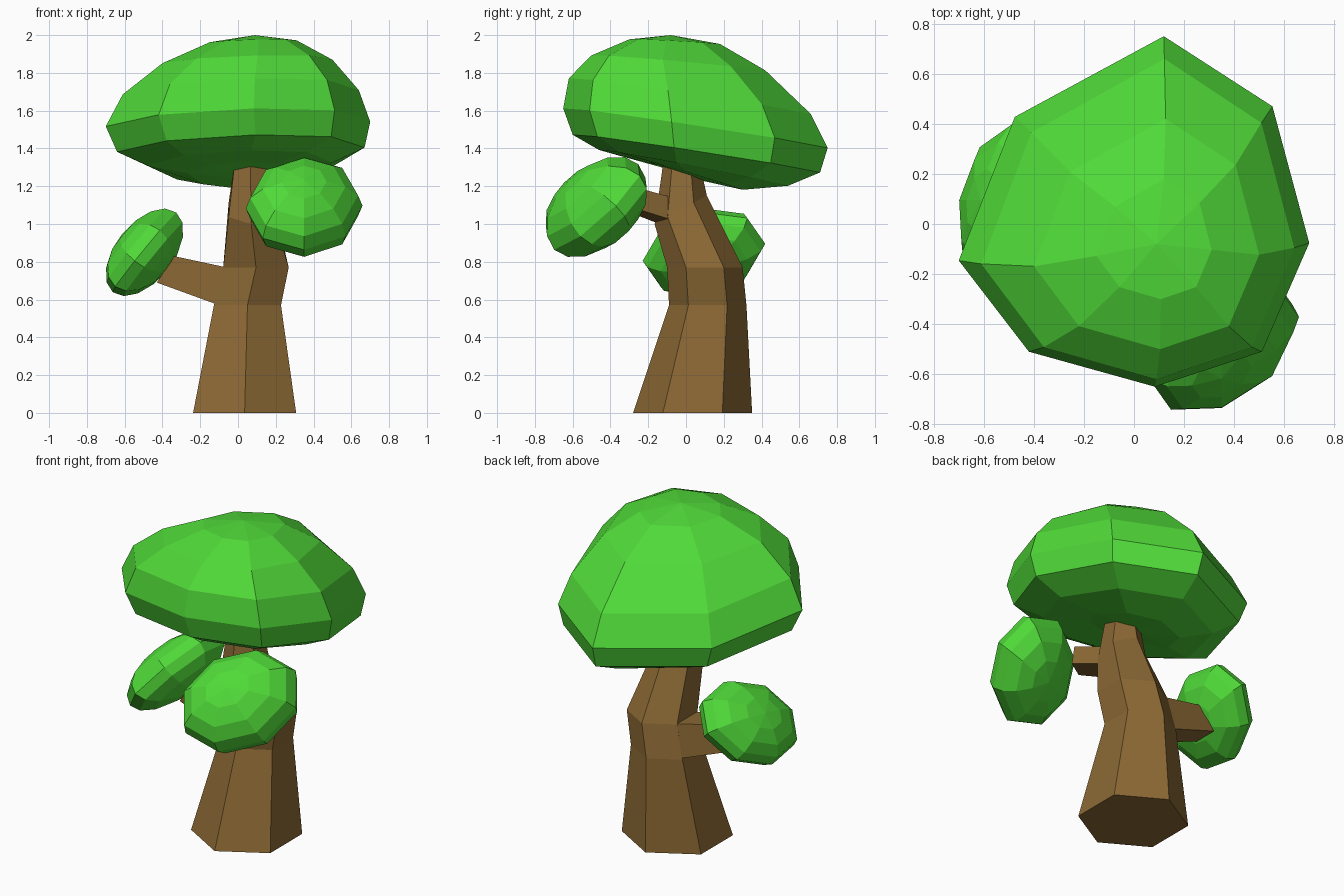
import bpy, bmesh, math
from mathutils import Matrix, Vector

if "Cube" in bpy.data.objects:
    bpy.data.objects.remove(bpy.data.objects["Cube"])


def material(name, color):
    m = bpy.data.materials.new(name)
    m.diffuse_color = (*color, 1)
    m.use_nodes = True
    m.node_tree.nodes["Principled BSDF"].inputs["Base Color"].default_value = m.diffuse_color
    return m


BARK = material("bark", (0.26, 0.14, 0.035))
LEAF = material("leaf", (0.08, 0.70, 0.04))


def finish(bm, name, mat):
    bmesh.ops.recalc_face_normals(bm, faces=bm.faces)
    me = bpy.data.meshes.new(name)
    bm.to_mesh(me)
    bm.free()
    me.materials.append(mat)
    ob = bpy.data.objects.new(name, me)
    bpy.context.collection.objects.link(ob)
    return ob


def loft(name, rings, mat, poles=None):
    """Skin a stack of rings, closing the ends with flat caps or pole points."""
    bm = bmesh.new()
    vs = [[bm.verts.new(p) for p in r] for r in rings]
    n = len(vs[0])
    for a, b in zip(vs, vs[1:]):
        for i in range(n):
            j = (i + 1) % n
            bm.faces.new((a[i], a[j], b[j], b[i]))
    if poles:
        for ring, p in zip((vs[0], vs[-1]), poles):
            c = bm.verts.new(p)
            for i in range(n):
                bm.faces.new((ring[i], ring[(i + 1) % n], c))
    else:
        bm.faces.new(vs[0])
        bm.faces.new(vs[-1])
    return finish(bm, name, mat)


# Trunk: bent, tapering hexagon (centre x, centre y, z, radius, slope along y)
trunk_rings = []
for cx, cy, z, r, slope in [(.035, .035, 0, .315, 0), (.05, .115, .57, .205, 0),
                            (.095, .10, .77, .2, 0), (.07, -.028, 1.075, .138, .55),
                            (.065, -.025, 1.35, .092, 0)]:
    ring = []
    for i in range(6):
        a = math.radians(60 * i - 90)
        dy = r * math.sin(a)
        ring.append((cx + r * math.cos(a), cy + dy, z + slope * dy))
    trunk_rings.append(ring)
loft("trunk", trunk_rings, BARK)

# Branches: four-sided stubs growing out of trunk faces
loft("left_branch", [
    [(-.10, .01, .57), (-.10, .22, .57), (-.06, .20, .77), (-.06, .00, .77)],
    [(-.43, .04, .69), (-.43, .19, .69), (-.34, .18, .83), (-.34, .03, .83)]], BARK)
loft("right_branch", [
    [(.06, -.14, 1.0), (.18, -.07, 1.02), (.15, -.07, 1.14), (.06, -.12, 1.13)],
    [(.14, -.32, 1.07), (.24, -.26, 1.08), (.23, -.25, 1.19), (.13, -.30, 1.19)]], BARK)

# Main crown: eight-sided tilted dome (x range, y range, z at front and back)
outline = [(-1, -.28), (-.6, -.8), (.12, -1), (.73, -.8),
           (1, -.18), (.79, .6), (.17, 1), (-.68, .54)]
crown_rings = []
for x0, x1, y0, y1, zf, zb in [(-.27, .28, -.20, .30, 1.33, 1.18),
                               (-.48, .50, -.46, .54, 1.39, 1.20),
                               (-.64, .67, -.60, .71, 1.47, 1.27),
                               (-.70, .70, -.65, .75, 1.61, 1.40),
                               (-.61, .64, -.62, .66, 1.77, 1.58),
                               (-.40, .50, -.50, .42, 1.89, 1.81),
                               (-.15, .31, -.30, .18, 1.975, 1.95)]:
    ring = []
    for u, v in outline:
        x = (x0 + x1) / 2 + u * (x1 - x0) / 2
        t = (v + 1) / 2
        ring.append((x, y0 + t * (y1 - y0), zf + t * (zb - zf) + .025 * x))
    crown_rings.append(ring)
loft("main_crown", crown_rings, LEAF, [(.02, .06, 1.235), (.09, -.08, 2.0)])


# Side foliage: squashed spheres, each set by its three half-axes
def leaf_clump(name, centre, a, b, c):
    bm = bmesh.new()
    bmesh.ops.create_uvsphere(bm, u_segments=8, v_segments=8, radius=1.03)
    m = Matrix((a, b, c)).transposed().to_4x4()
    m.translation = Vector(centre)
    bmesh.ops.transform(bm, matrix=m, verts=bm.verts)
    return finish(bm, name, LEAF)


leaf_clump("left_foliage", (-.495, .095, .85),
           (.051, .315, .044), (.163, 0, .205), (-.116, 0, .093))
leaf_clump("right_foliage", (.35, -.475, 1.09),
           (.30, .10, .007), (0, .216, .22), (0, -.138, .138))
